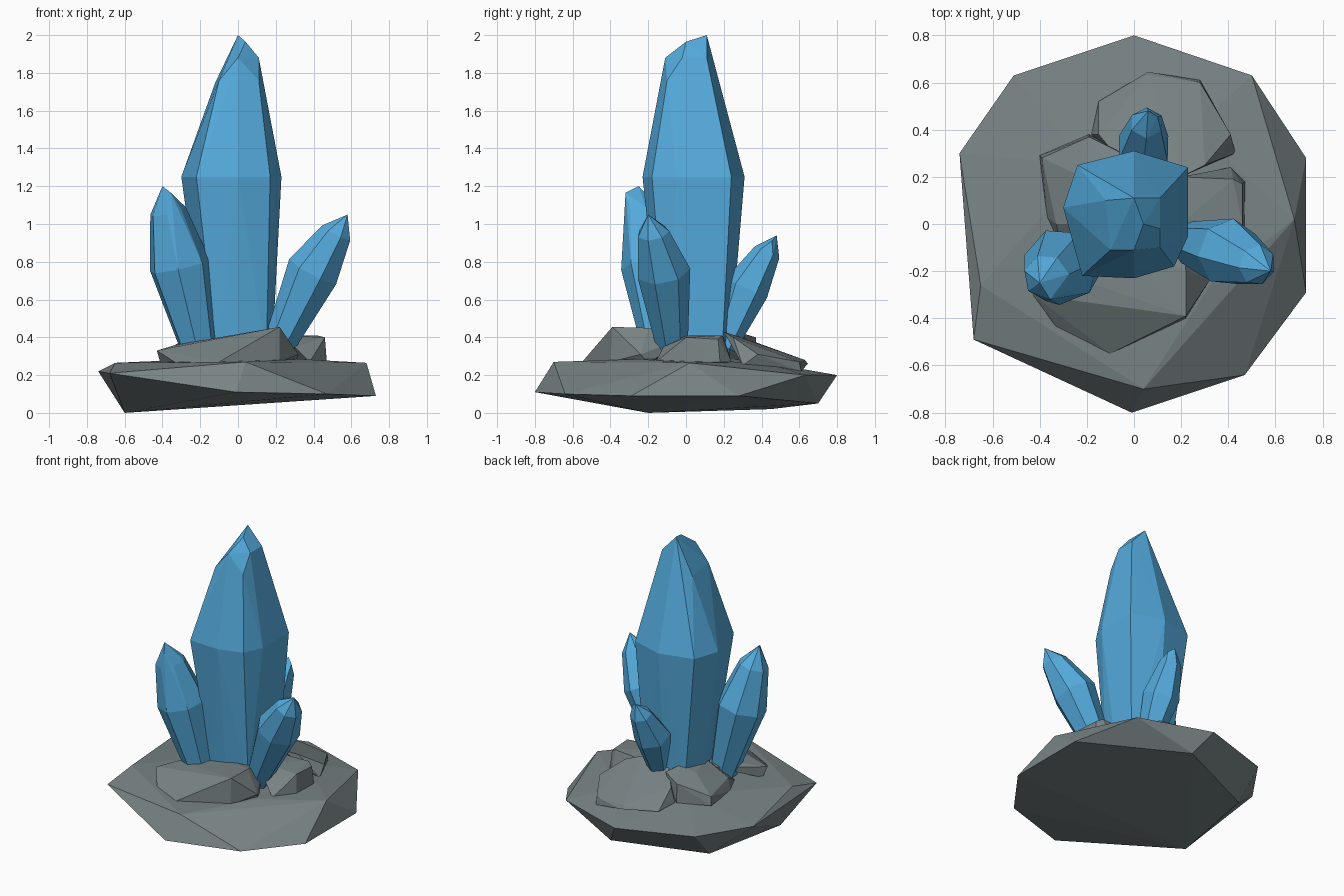
import bpy, bmesh, math
from mathutils import Vector


def material(name, color):
    m = bpy.data.materials.new(name)
    m.diffuse_color = (*color, 1)
    return m


BLUE = material("crystal blue", (0.09, 0.41, 0.73))
GREY = material("stone grey", (0.19, 0.23, 0.235))


def hull(name, points, mat):
    """Flat-faced solid wrapped around a few points."""
    bm = bmesh.new()
    for p in points:
        bm.verts.new(p)
    res = bmesh.ops.convex_hull(bm, input=bm.verts)
    loose = {v for v in res["geom_interior"] + res["geom_unused"]
             if isinstance(v, bmesh.types.BMVert)}
    bmesh.ops.delete(bm, geom=list(loose), context='VERTS')
    bmesh.ops.recalc_face_normals(bm, faces=bm.faces)
    me = bpy.data.meshes.new(name)
    bm.to_mesh(me)
    bm.free()
    me.materials.append(mat)
    ob = bpy.data.objects.new(name, me)
    bpy.context.collection.objects.link(ob)
    return ob


def crystal(name, base, mid, tip, ridge, radius, sides=7, turn=0.0):
    """Leaning shard: narrow foot, wide belt, shoulder, short ridge at the tip."""
    base, mid, tip, ridge = map(Vector, (base, mid, tip, ridge))
    rot = (tip - base).to_track_quat('Z', 'Y')
    pts = [tip, ridge]
    for c, r in ((base, radius * 0.55), (mid, radius), (mid.lerp(tip, 0.68), radius * 0.6)):
        for i in range(sides):
            a = turn + math.tau * i / sides
            pts.append(c + rot @ Vector((r * math.cos(a), r * math.sin(a), 0)))
    return hull(name, pts, BLUE)


# Base boulder
hull("base_rock", [
    (0, .8, .2), (.5, .63, .2), (.73, .28, .09), (.73, -.29, .09),
    (.47, -.64, .1), (-.01, -.8, .11), (-.68, -.49, .21), (-.74, .3, .22),
    (-.51, .63, .21),
    (.04, -.7, .27), (-.65, -.26, .265), (.68, .02, .265), (.33, -.25, .285),
    (-.2, .25, .285), (.25, .4, .27),
    (-.6, -.2, 0), (-.5, .45, .02), (.1, .7, .05)], GREY)

# Smaller stones around the crystals
hull("front_stone", [
    (-.43, -.3, .33), (-.32, -.45, .26), (-.1, -.55, .27), (.22, -.4, .27),
    (.22, -.39, .455), (.32, -.24, .31), (.22, -.2, .45), (-.41, -.27, .26),
    (-.33, -.2, .36), (-.2, 0, .38), (.2, 0, .4), (.3, -.2, .26)], GREY)
hull("back_stone", [
    (-.18, .38, .27), (-.15, .52, .25), (.06, .645, .26), (.28, .61, .22),
    (.06, .63, .28), (.28, .6, .27), (.41, .38, .31), (.43, .3, .25),
    (.3, .25, .4), (-.15, .38, .37), (0, .2, .43), (.2, .2, .43)], GREY)
hull("right_stone", [
    (.27, .05, .27), (.41, .24, .27), (.47, .18, .27), (.47, -.02, .26),
    (.42, .19, .41), (.46, .17, .39), (.46, .0, .40), (.26, .05, .40),
    (.2, .2, .4), (.38, -.16, .27), (.3, -.12, .35), (.2, 0, .41)], GREY)
hull("left_stone", [
    (-.4, .29, .27), (-.39, .28, .33), (-.19, .38, .27), (-.19, .37, .4),
    (-.37, .03, .27), (-.33, .0, .34), (-.3, -.12, .27), (-.1, .2, .45),
    (-.15, 0, .43), (-.05, .3, .42), (-.22, .2, .42)], GREY)

# Main crystal: foot, belt, then an irregular pointed crown
belt = [(0, .31), (.23, .24), (.23, -.05), (.17, -.18),
        (0, -.23), (-.22, -.22), (-.3, .07), (-.24, .25)]
foot = [(0, .23), (.18, .19), (.18, .04), (.15, -.1),
        (0, -.13), (-.11, -.13), (-.17, .05), (-.13, .2)]
crown = [(0, .11, 2), (.04, 0, 1.965), (0, -.11, 1.88), (.11, -.02, 1.88),
         (.11, .11, 1.88), (.11, -.1, 1.76), (-.1, -.11, 1.76), (-.12, .1, 1.75)]
hull("main_crystal", [(x, y, 1.25) for x, y in belt]
     + [(x, y, .3) for x, y in foot] + crown, BLUE)

# Side crystals leaning outward
crystal("left_crystal", (-.2, -.13, .3), (-.31, -.18, .78),
        (-.4, -.25, 1.2), (-.355, -.32, 1.165), .165, 7, 0.3)
crystal("right_crystal", (.2, -.07, .32), (.4, -.12, .75),
        (.58, -.2, 1.05), (.585, -.17, .98), .145, 7, 0.2)
crystal("back_crystal", (.06, .2, .35), (.04, .32, .66),
        (.06, .48, .94), (.1, .455, .91), .12, 6, 0.5)
